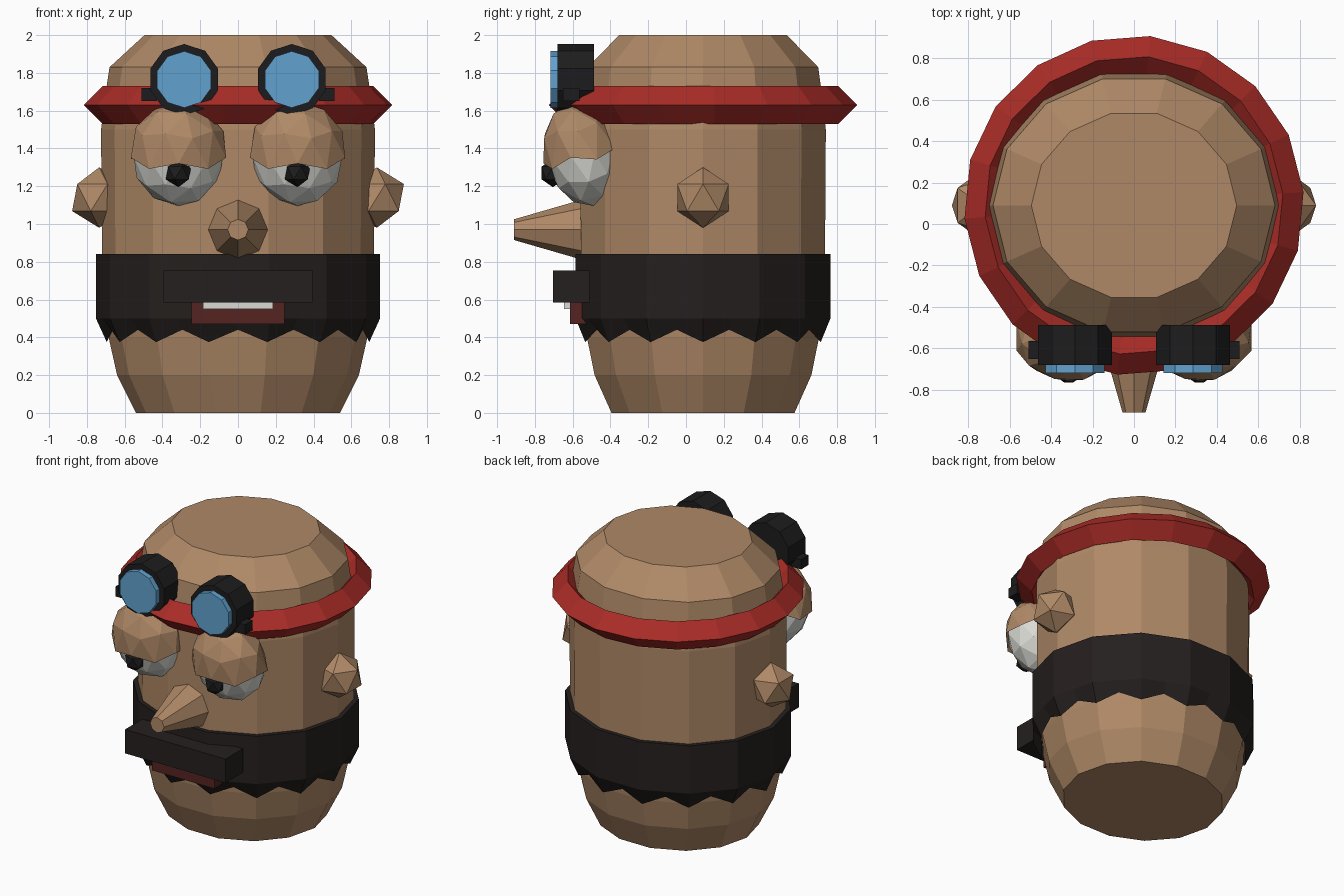
import bpy, bmesh
from math import sin, cos, pi, radians
from mathutils import Matrix, Vector

if "Cube" in bpy.data.objects:
    bpy.data.objects.remove(bpy.data.objects["Cube"])

CY = 0.09                                   # body axis in y


def material(name, rgb):
    m = bpy.data.materials.new(name)
    m.diffuse_color = (*rgb, 1)
    m.use_nodes = True
    m.node_tree.nodes["Principled BSDF"].inputs["Base Color"].default_value = m.diffuse_color
    return m


TAN = material("tan", (0.43, 0.25, 0.135))
BLACK = material("black", (0.012, 0.012, 0.013))
HAIR = material("hair", (0.018, 0.014, 0.013))
RED = material("red", (0.40, 0.025, 0.02))
MAROON = material("maroon", (0.09, 0.018, 0.016))
BLUE = material("blue", (0.12, 0.36, 0.62))
WHITE = material("white", (0.7, 0.7, 0.66))


def finish(bm, name, mat, matrix=Matrix()):
    bm.transform(matrix)
    bmesh.ops.recalc_face_normals(bm, faces=bm.faces)
    me = bpy.data.meshes.new(name)
    bm.to_mesh(me)
    bm.free()
    me.materials.append(mat)
    ob = bpy.data.objects.new(name, me)
    bpy.context.collection.objects.link(ob)
    return ob


def lathe(name, mat, profile, n, start=0, matrix=Matrix(), caps=True, closed=False):
    """Spin (radius, height) points into an n-sided solid around local z."""
    bm = bmesh.new()
    rings = [[bm.verts.new((r * cos(start + 2 * pi * i / n), r * sin(start + 2 * pi * i / n), z))
              for i in range(n)] for r, z in profile]
    pairs = list(zip(rings, rings[1:])) + ([(rings[-1], rings[0])] if closed else [])
    for a, b in pairs:
        for i in range(n):
            j = (i + 1) % n
            bm.faces.new((a[i], a[j], b[j], b[i]))
    if caps and not closed:
        bm.faces.new(rings[0])
        bm.faces.new(rings[-1])
    return finish(bm, name, mat, matrix)


def box(name, mat, lo, hi):
    bm = bmesh.new()
    bmesh.ops.create_cube(bm, size=1)
    lo, hi = Vector(lo), Vector(hi)
    return finish(bm, name, mat, Matrix.Translation((lo + hi) / 2) @ Matrix.Diagonal((*(hi - lo), 1)))


def ico(name, mat, loc, radii, sub, rot=Matrix(), lid=False):
    bm = bmesh.new()
    bmesh.ops.create_icosphere(bm, subdivisions=sub, radius=1)
    if lid:                                 # upper half with a jagged rim
        bmesh.ops.delete(bm, geom=[v for v in bm.verts if v.co.z < -0.05], context='VERTS')
        rim = sorted((v for v in bm.verts if v.is_boundary),
                     key=lambda v: Vector((1, 0)).angle_signed(v.co.xy))
        for v in rim[::2]:
            v.co.z -= 0.13
    return finish(bm, name, mat, Matrix.Translation(loc) @ rot @ Matrix.Diagonal((*radii, 1)))


# Barrel-shaped head, slightly flattened front to back
oval = Matrix.Translation((0, CY, 0)) @ Matrix.Diagonal((1, 0.92, 1, 1))
lathe("head", TAN, [(0.54, 0), (0.64, 0.2), (0.685, 0.4), (0.72, 0.8), (0.725, 1.5),
                    (0.70, 1.7), (0.68, 1.83), (0.495, 2.0)], 14, matrix=oval)

# Beard band with a jagged lower edge (points on the head's corners)
bm = bmesh.new()
rows = []
for r, z_corner, z_mid in ((0.72, 0.84, 0.84), (0.752, 0.84, 0.84), (0.752, 0.5, 0.5), (0.695, 0.375, 0.44)):
    rows.append([])
    for i in range(28):
        rr = r * (cos(pi / 14) if i % 2 else 1)
        a = pi * i / 14
        rows[-1].append(bm.verts.new((rr * cos(a), rr * sin(a), z_mid if i % 2 else z_corner)))
for a, b in zip(rows, rows[1:]):
    for i in range(28):
        j = (i + 1) % 28
        bm.faces.new((a[i], a[j], b[j], b[i]))
finish(bm, "beard", HAIR, oval)

# Headband: ring with a diamond section
lathe("headband", RED, [(0.82, 1.63), (0.72, 1.73), (0.62, 1.63), (0.72, 1.53)], 18,
      start=radians(4.5), matrix=Matrix.Translation((0, CY, 0)), closed=True)

# Nose, spun around the y axis
forward = Matrix.Rotation(pi / 2, 4, 'X')   # local z points to -y
lathe("nose", TAN, [(0.165, 0.53), (0.055, 0.91)], 8,
      matrix=Matrix.Translation((0, 0, 0.97)) @ forward)

# Moustache, mouth and teeth
box("moustache", HAIR, (-0.395, -0.705, 0.585), (0.395, -0.51, 0.755))
box("mouth", MAROON, (-0.245, -0.615, 0.47), (0.245, -0.53, 0.59))
box("teeth", WHITE, (-0.185, -0.645, 0.55), (0.185, -0.53, 0.60))

# Paired parts
tilt = Matrix.Rotation(radians(12), 4, 'X')
for s, side in ((-1, "left"), (1, "right")):
    ico(f"ear_{side}", TAN, (s * 0.735, CY, 1.14), (0.16, 0.16, 0.16), 1)
    eye = (s * 0.315, -0.545, 1.365)
    ico(f"eye_{side}", WHITE, eye, (0.248, 0.2, 0.275), 2, tilt)
    ico(f"eyelid_{side}", TAN, eye, (0.265, 0.215, 0.29), 2, tilt, lid=True)
    ico(f"pupil_{side}", BLACK, (s * 0.315, -0.705, 1.27), (0.075, 0.07, 0.075), 1)
    at = Matrix.Translation((s * 0.285, 0, 1.765)) @ forward
    lathe(f"goggle_rim_{side}", BLACK, [(0.188, 0.487), (0.188, 0.68)], 10, pi / 2, at)
    lathe(f"goggle_lens_{side}", BLUE, [(0.15, 0.6), (0.15, 0.718)], 10, pi / 2, at)
    xs = sorted((s * 0.43, s * 0.51))
    box(f"goggle_clip_{side}", BLACK, (xs[0], -0.65, 1.65), (xs[1], -0.565, 1.72))
